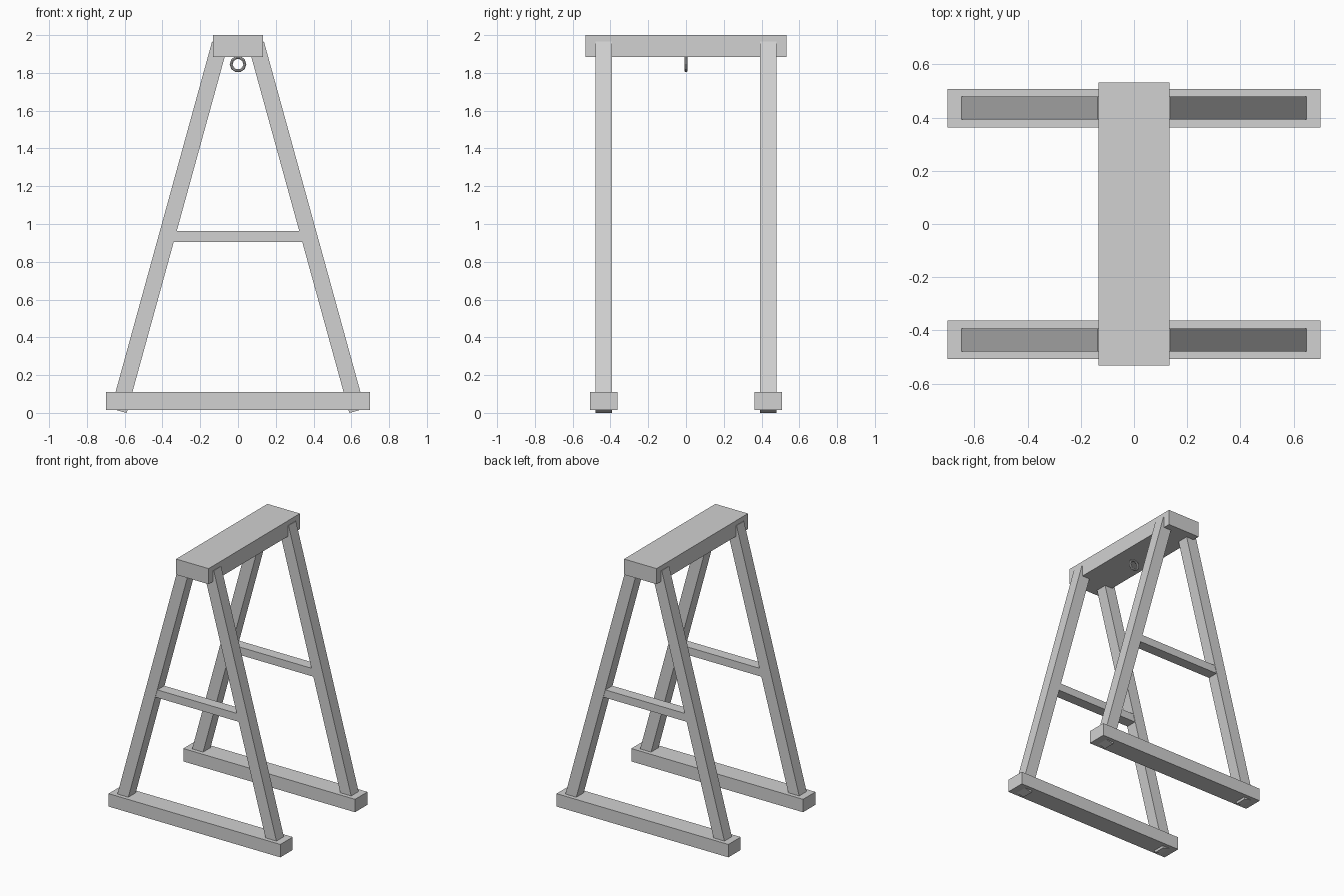
import bpy
import math
from mathutils import Vector

if "Cube" in bpy.data.objects:
    bpy.data.objects.remove(bpy.data.objects["Cube"], do_unlink=True)

# One plain grey for the whole frame
grey = bpy.data.materials.new("plain grey")
grey.use_nodes = True
colour = (0.64, 0.64, 0.64, 1)
grey.diffuse_color = colour
grey.node_tree.nodes["Principled BSDF"].inputs["Base Color"].default_value = colour


def box(name, centre, size, tilt=0):
    """Box of the given size, tilted about the y axis."""
    bpy.ops.mesh.primitive_cube_add(size=1, location=centre, rotation=(0, tilt, 0))
    obj = bpy.context.object
    obj.name = name
    obj.scale = size
    bpy.ops.object.transform_apply(location=False, rotation=False, scale=True)
    obj.data.materials.append(grey)
    return obj


LEG = 0.086
FRAME_Y = 0.435

# Top beam
box("top_beam", (0, 0, 1.9425), (0.265, 1.063, 0.115))

# Two A-frames: foot, pair of leaning legs, rung
for end, sy in (("front", -1), ("back", 1)):
    y = sy * FRAME_Y
    box(end + "_foot", (0, y, 0.063), (1.4, 0.144, 0.095))
    box(end + "_rung", (0, y, 0.934), (0.72, 0.08, 0.058))
    for side, sx in (("left", 1), ("right", -1)):
        low = Vector((sx * 0.631, y, 0.011))
        high = Vector((sx * 0.096, y, 1.954))
        axis = high - low
        box(f"{end}_{side}_leg", (low + high) / 2, (LEG, LEG, axis.length),
            math.atan2(axis.x, axis.z))

# Hanging ring under the beam
bpy.ops.mesh.primitive_torus_add(major_segments=10, minor_segments=8,
                                 major_radius=0.036, minor_radius=0.008,
                                 location=(0, 0, 1.846),
                                 rotation=(math.pi / 2, 0, 0))
ring = bpy.context.object
ring.name = "hanging_ring"
ring.data.materials.append(grey)
